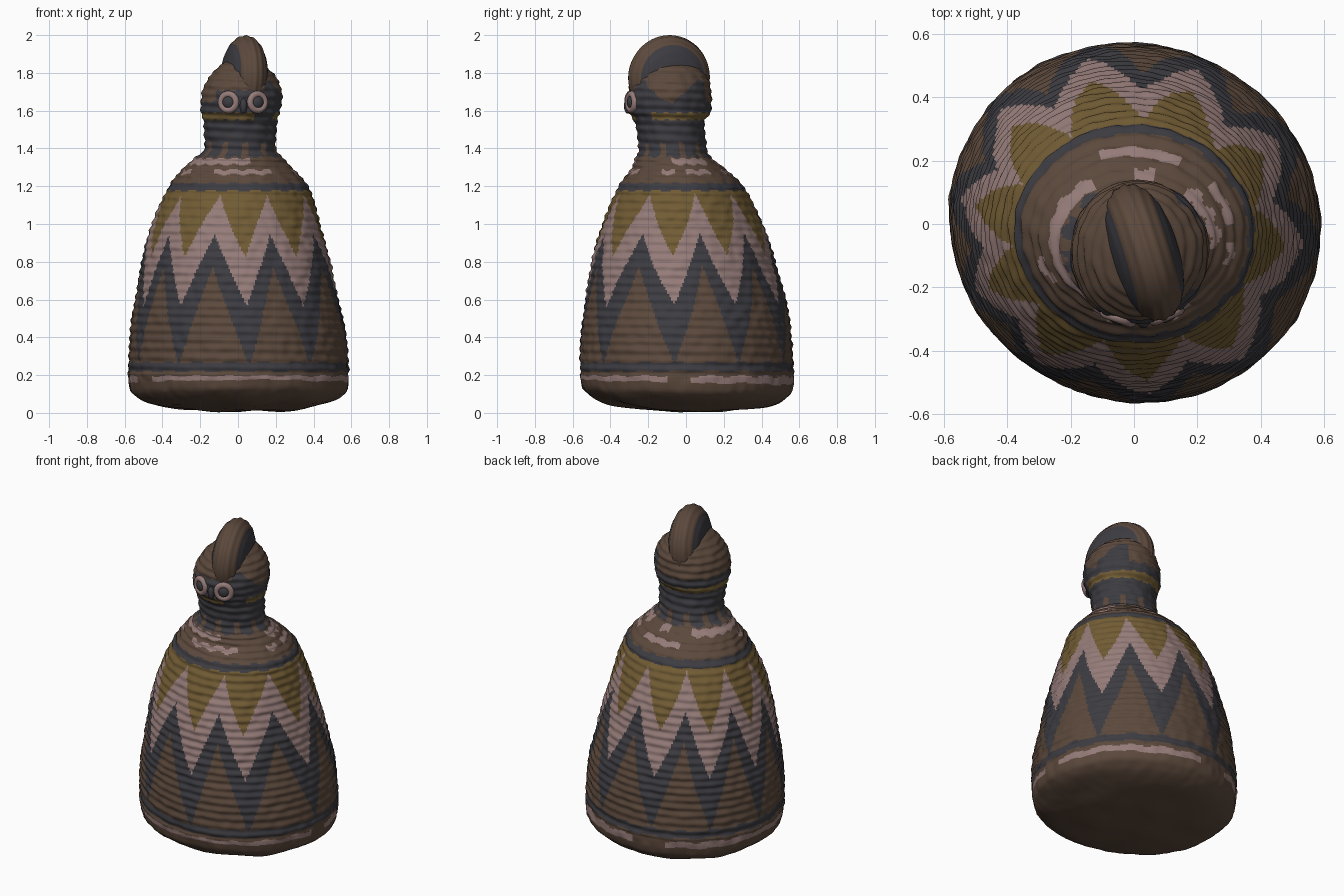
import bpy, bmesh, math
from mathutils import Vector, Matrix, noise

if "Cube" in bpy.data.objects:
    bpy.data.objects.remove(bpy.data.objects["Cube"])

COLOURS = {"brown_fibre": (0.106, 0.066, 0.045), "slate_fibre": (0.045, 0.045, 0.054),
           "pink_fibre": (0.300, 0.200, 0.190), "mustard_fibre": (0.165, 0.105, 0.034)}
MATS = []
for name, c in COLOURS.items():
    m = bpy.data.materials.new(name)
    m.diffuse_color = (*c, 1)
    m.use_nodes = True
    m.node_tree.nodes["Principled BSDF"].inputs["Base Color"].default_value = m.diffuse_color
    MATS.append(m)
BROWN, DARK, PINK, GOLD = range(4)

# profile rows: z, centre x, centre y, radius x, radius y
PROFILE = [
    (.008, 0, 0, .01, .01), (.015, 0, 0, .25, .24), (.045, 0, 0, .45, .44),
    (.09, 0, 0, .55, .53), (.16, 0, .003, .583, .563), (.40, -.002, -.002, .575, .56),
    (.60, -.01, -.005, .54, .532), (.80, -.012, -.017, .501, .486),
    (1.0, -.012, -.02, .446, .426), (1.19, .003, -.028, .375, .335),
    (1.29, 0, -.04, .295, .25), (1.35, .002, -.065, .235, .20),
    (1.40, .01, -.07, .192, .18), (1.53, .01, -.085, .193, .185),
    (1.60, .013, -.088, .21, .22), (1.69, .02, -.088, .212, .222),
    (1.76, .025, -.085, .188, .205), (1.82, .025, -.085, .14, .165),
    (1.87, .025, -.085, .07, .09), (1.885, .025, -.085, .005, .005)]
# directions (degrees from the front) of the downward zigzag points
TIPS = [-34, 6, 40, 84, 120, 157, 194, 228, 261, 293, 326, 366]


def catmull(a, b, c, d, t):
    return tuple(.5 * (2*q + (r-p)*t + (2*p-5*q+4*r-s)*t*t + (3*q-p-3*r+s)*t**3)
                 for p, q, r, s in zip(a, b, c, d))


def zig(deg):
    """0 at a downward point, 1 half way between two points."""
    for a, b in zip(TIPS, TIPS[1:]):
        if a <= deg <= b:
            return 1 - abs(2 * (deg - a) / (b - a) - 1)
    return 0


def within(side, *spans):
    return any(a < side < b for a, b in spans)


def colour(z, deg):
    th = math.radians(deg)
    patch = math.sin(3 * th + 1) + .7 * math.sin(7 * th)
    side = (deg + 180) % 360 - 180
    if z < .22:                                     # base and its broken stripe
        return PINK if .16 < z < .195 and patch > -1.1 else BROWN
    if z < .265:
        return DARK
    if z < 1.175:                                   # nested zigzags
        k = zig(deg)
        if z > .83 + .33 * k:
            return GOLD
        if z > .57 + .38 * k:
            return PINK
        return DARK if z > .25 + .53 * k else BROWN
    if z < 1.215:
        return DARK
    if z < 1.355:                                   # shoulder rings
        outer = 1.262 < z < 1.287 and within(
            side, (-25, 35), (70, 85), (98, 128), (152, 180), (-180, -160), (-75, -55))
        inner = 1.315 < z < 1.347 and within(side, (-150, 15), (85, 140), (165, 180))
        return PINK if outer or inner else BROWN
    if z < 1.55:                                    # neck
        return BROWN if z < 1.43 and math.sin(11 * th) > .55 else DARK
    if z < 1.588:
        return DARK if 22 < side < 62 else GOLD
    if z < 1.645:
        return DARK
    if abs(side - 3) < 42 and z < 1.71:             # face
        return DARK
    if 35 < side < 150 and z < 1.63 + .13 * min(1, abs(side - 90) / 42):
        return DARK
    return BROWN


def finish(bm, name):
    me = bpy.data.meshes.new(name)
    bm.to_mesh(me)
    bm.free()
    for m in MATS:
        me.materials.append(m)
    me.polygons.foreach_set("use_smooth", [True] * len(me.polygons))
    ob = bpy.data.objects.new(name, me)
    bpy.context.collection.objects.link(ob)
    return ob


# coiled basket body, neck and head: one lofted coil surface
rows, s = [], 0
for i in range(len(PROFILE) - 1):
    q = [PROFILE[max(0, min(len(PROFILE) - 1, i + o))] for o in (-1, 0, 1, 2)]
    length = math.hypot(q[2][0] - q[1][0], q[2][3] - q[1][3])
    n = max(2, round(length / (.0075 if i > 3 else .02)))
    for k in range(n):
        rows.append((s + length * k / n, catmull(*q, k / n)))
    s += length
rows.append((s, PROFILE[-1]))

N = 320
bm = bmesh.new()
grid = []
for s, (z, cx, cy, rx, ry) in rows:
    ring = []
    skew = max(0, min(1, (1.5 - z) / .9))           # the basket is slightly out of round
    for j in range(N):
        th = 2 * math.pi * j / N
        d = Vector((math.sin(th), -math.cos(th), 0))
        p = Vector((cx + max(rx, .003) * d.x, cy + max(ry, .003) * d.y, z))
        fade = min(1, max(rx, .003) / .15)
        bump = .005 * noise.noise(p * 5) + .006 * noise.noise(p * 19)
        bump += skew * (.010 * math.sin(2 * th) + .005 * (d.x + d.y) * .7 - .002)
        if z > .2:
            bump += .0035 * math.cos(2 * math.pi * (s / .045 + j / N))
        else:                                       # lumpy base, lower at the back
            p.z += (.015 * noise.noise(p * 5) - .025 * p.y) * fade * min(1, (.2 - z) / .05)
            p.z = max(0, p.z)
        ring.append(bm.verts.new(p + d * bump * fade))
    grid.append(ring)
for i in range(len(grid) - 1):
    zm = (rows[i][1][0] + rows[i + 1][1][0]) / 2
    for j in range(N):
        k = (j + 1) % N
        f = bm.faces.new((grid[i][j], grid[i][k], grid[i + 1][k], grid[i + 1][j]))
        deg = 360 * (j + .5) / N
        f.material_index = colour(zm + .005 * math.sin(math.radians(deg * 20)), deg)
bm.faces.new(grid[0][::-1]).material_index = BROWN
bm.faces.new(grid[-1]).material_index = BROWN
finish(bm, "basket_body")

# crest: rounded upright disc, brown rim with dark sides, turned a little
bm = bmesh.new()
A, L = 96, 40
disc = []
for i in range(L + 1):
    f = -math.pi / 2 + math.pi * i / L
    r = .222 * max(.0001, math.cos(f)) ** .85 + .003 * math.cos(i * 1.57)
    disc.append([bm.verts.new((.108 * math.sin(f),
                               r * math.cos(2 * math.pi * j / A),
                               r * math.sin(2 * math.pi * j / A))) for j in range(A)])
for i in range(L):
    for j in range(A):
        k = (j + 1) % A
        f = bm.faces.new((disc[i][j], disc[i][k], disc[i + 1][k], disc[i + 1][j]))
        f.material_index = BROWN if abs(f.calc_center_median().x) < .068 else DARK
bm.faces.new(disc[0][::-1]).material_index = DARK
bm.faces.new(disc[-1]).material_index = DARK
bmesh.ops.recalc_face_normals(bm, faces=bm.faces)
crest = finish(bm, "crest")
crest.location = (.032, -.09, 1.775)
crest.rotation_euler = (0, math.radians(3), math.radians(17))


def on_face(deg, z, out):
    """Transform whose local z points out of the head at this direction."""
    th = math.radians(deg)
    d = Vector((math.sin(th), -math.cos(th), 0))
    p = Vector((.018 + (.212 + out) * d.x, -.088 + (.221 + out) * d.y, z))
    return Matrix.Translation(p) @ d.to_track_quat('Z', 'Y').to_matrix().to_4x4()


# eyes: raised pink ring around a dark pupil
for side, deg in (("left", -19), ("right", 24)):
    bpy.ops.mesh.primitive_torus_add(major_radius=.042, minor_radius=.018,
                                     major_segments=32, minor_segments=10)
    ring = bpy.context.object
    ring.name = side + "_eye_ring"
    ring.matrix_world = on_face(deg, 1.645, -.002)
    ring.data.materials.append(MATS[PINK])
    bpy.ops.object.shade_smooth()
    bpy.ops.mesh.primitive_uv_sphere_add(segments=24, ring_count=12, radius=1)
    pupil = bpy.context.object
    pupil.name = side + "_pupil"
    pupil.matrix_world = on_face(deg, 1.645, 0) @ Matrix.Diagonal((.034, .034, .02, 1))
    pupil.data.materials.append(MATS[DARK])
    bpy.ops.object.shade_smooth()

# small beak between the eyes
bpy.ops.mesh.primitive_uv_sphere_add(segments=20, ring_count=12, radius=1)
beak = bpy.context.object
beak.name = "beak"
beak.matrix_world = on_face(3, 1.625, 0) @ Matrix.Diagonal((.02, .04, .02, 1))
beak.data.materials.append(MATS[DARK])
bpy.ops.object.shade_smooth()
